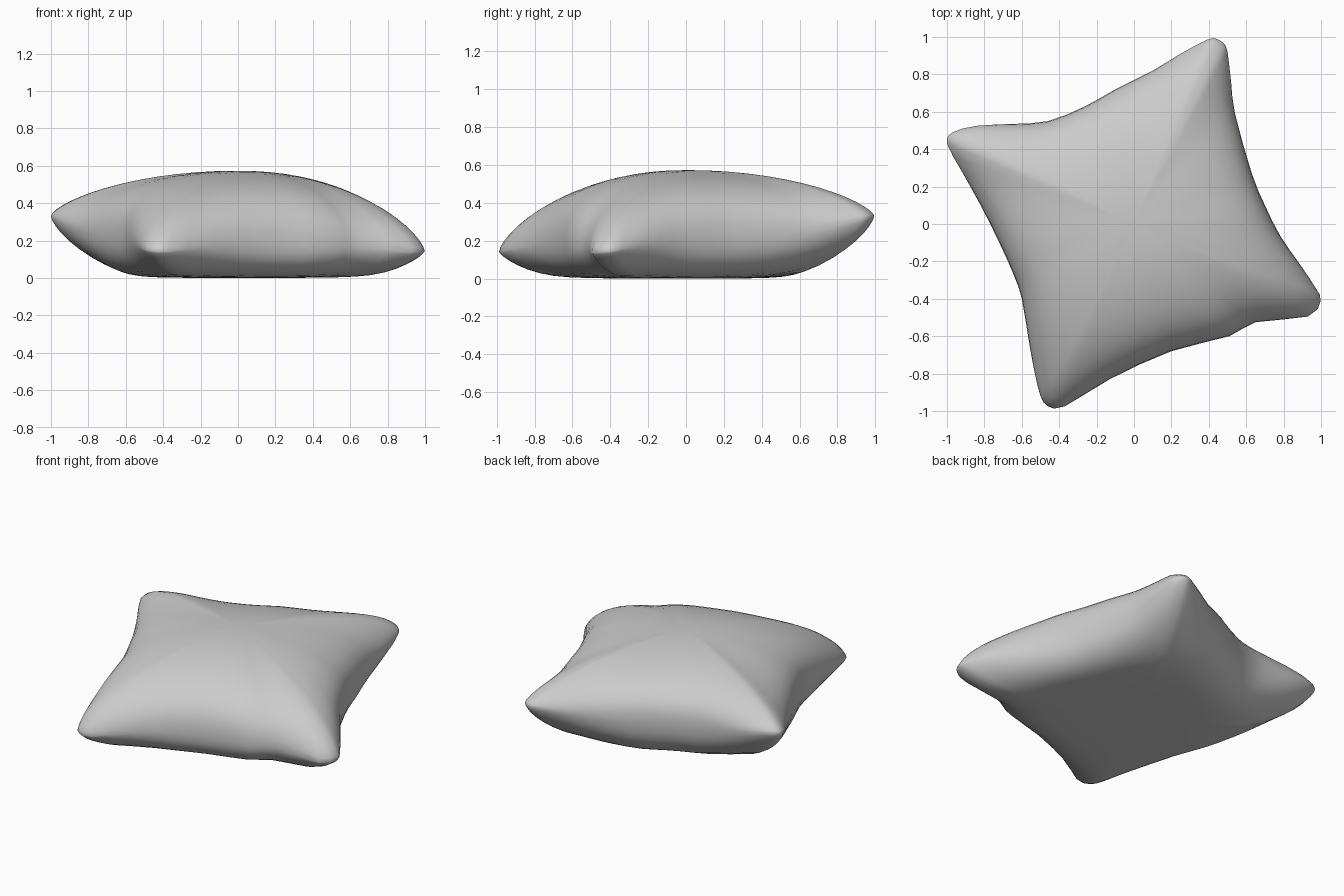
import bpy, bmesh, math
from mathutils import Vector

if "Cube" in bpy.data.objects:
    bpy.data.objects.remove(bpy.data.objects["Cube"])

# Plan outline of the cushion, clockwise from the left corner
OUTLINE = [(-1, .43), (-.97, .49), (-.84, .525), (-.65, .535), (-.46, .55), (-.26, .63),
           (-.1, .72), (.1, .82), (.24, .905), (.39, .985), (.44, .99), (.48, .965),
           (.5, .92), (.52, .75), (.54, .59), (.63, .27), (.70, .1), (.78, -.06), (.89, -.22),
           (.97, -.34), (.998, -.41), (.93, -.495), (.65, -.525), (.51, -.6), (.2, -.68),
           (-.13, -.83), (-.37, -.975), (-.46, -.975), (-.5, -.92), (-.53, -.8),
           (-.56, -.64), (-.6, -.4), (-.64, -.28), (-.72, -.1), (-.82, .1), (-.92, .28)]
TOP, SINK, RINGS = .578, .10, 14


def smooth_loop(pts):
    """Closed Catmull-Rom curve, two samples per point."""
    p, n, out = [Vector(q) for q in pts], len(pts), []
    for i in range(n):
        a, b, c, d = p[i - 1], p[i], p[(i + 1) % n], p[(i + 2) % n]
        out += [b, (9 * (b + c) - a - d) / 16]
    return out


def ray(p):
    """Seam height and roundness exponent for one outline point."""
    w = min(1, max(0, (p.length - .72) / .34))          # 0 mid-edge, 1 corner
    tilt = (-.28 * p.x + .71 * p.y) / .585
    return .22 + (.02 + .095 * tilt) * (.45 + .55 * w), .38 + .32 * w


loop = smooth_loop(OUTLINE)
n = len(loop)
bm = bmesh.new()


def height(p, r, side):
    seam, power = ray(p)
    g = max(0, 1 - r * r) ** power
    if side > 0:
        return seam + (TOP - seam) * g
    z = seam - (seam + SINK) * g
    return .5 * (z + math.sqrt(z * z + .0016))           # rests softly on the floor


# Upper and lower halves share the seam ring
seam_ring = [bm.verts.new((p.x, p.y, ray(p)[0])) for p in loop]
for side in (1, -1):
    outer = seam_ring
    for k in range(1, RINGS):
        r = math.cos(k / RINGS * math.pi / 2)
        inner = [bm.verts.new((p.x * r, p.y * r, height(p, r, side))) for p in loop]
        for i in range(n):
            j = (i + 1) % n
            bm.faces.new((outer[i], outer[j], inner[j], inner[i]))
        outer = inner
    tip = bm.verts.new((0, 0, height(loop[0], 0, side)))
    for i in range(n):
        bm.faces.new((outer[i], outer[(i + 1) % n], tip))

# Even out radial creases away from the seam
inside = [v for v in bm.verts if v not in set(seam_ring)]
for _ in range(2):
    bmesh.ops.smooth_vert(bm, verts=inside, factor=.3, use_axis_z=True)
low = min(v.co.z for v in bm.verts)
for v in bm.verts:
    v.co.z -= low
bmesh.ops.recalc_face_normals(bm, faces=bm.faces)
for f in bm.faces:
    f.smooth = True
mesh = bpy.data.meshes.new("cushion")
bm.to_mesh(mesh)
bm.free()
bpy.context.collection.objects.link(bpy.data.objects.new("cushion", mesh))
